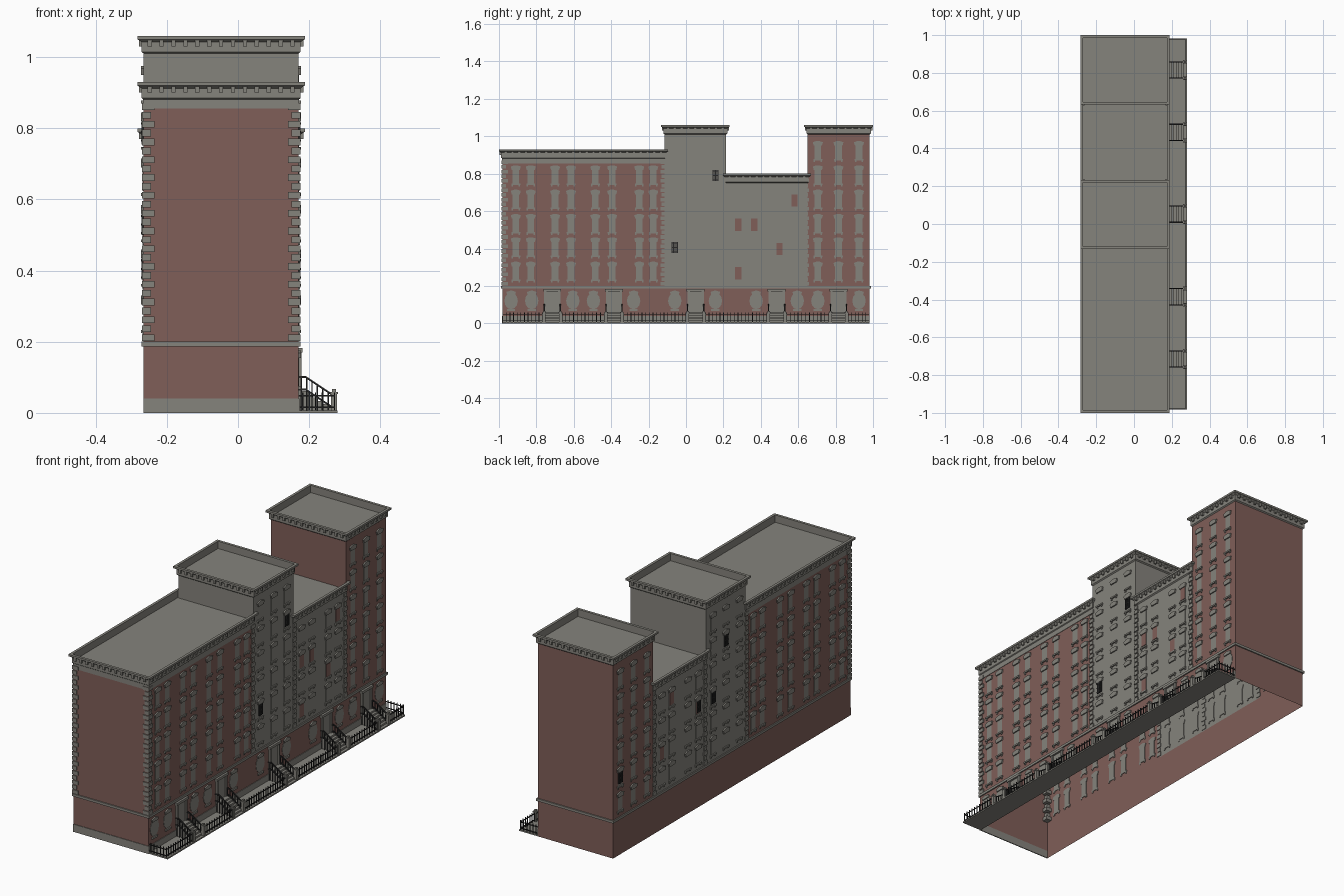
import bpy, bmesh, math

if "Cube" in bpy.data.objects:
    bpy.data.objects.remove(bpy.data.objects["Cube"])

def mat(name, rgb):
    m = bpy.data.materials.new(name)
    m.diffuse_color = (*rgb, 1)
    m.use_nodes = True
    m.node_tree.nodes["Principled BSDF"].inputs["Base Color"].default_value = m.diffuse_color
    return m

STONE = mat("grey stone", (0.235, 0.228, 0.203))
BRICK = mat("red brick", (0.215, 0.112, 0.098))
IRON = mat("black iron", (0.02, 0.02, 0.02))

XL, XR, Y0, Y1 = -0.265, 0.17, -0.982, 0.982      # wall planes
ZB = 0.195                                        # top of the ground floor
ROWS = [0.275, 0.405, 0.53, 0.66, 0.79, 0.92]     # window row centres
STOOPS = [-0.715, -0.385, 0.052, 0.485, 0.815]

def finish(bm, name, material, recalc=True):
    if recalc:
        bmesh.ops.recalc_face_normals(bm, faces=bm.faces[:])
    me = bpy.data.meshes.new(name)
    bm.to_mesh(me)
    bm.free()
    me.materials.append(material)
    ob = bpy.data.objects.new(name, me)
    bpy.context.collection.objects.link(ob)
    return ob

FACES = {"-z": (0, 2, 3, 1), "+z": (4, 5, 7, 6), "-y": (0, 1, 5, 4),
         "+y": (2, 6, 7, 3), "-x": (0, 4, 6, 2), "+x": (1, 3, 7, 5)}

def box(bm, x0, x1, y0, y1, z0, z1, skip=()):
    x0, x1 = min(x0, x1), max(x0, x1)
    v = [bm.verts.new((x, y, z)) for z in (z0, z1) for y in (y0, y1) for x in (x0, x1)]
    for k, f in FACES.items():
        if k not in skip:
            bm.faces.new([v[i] for i in f])

def prism(bm, a, b):
    a, b = [bm.verts.new(p) for p in a], [bm.verts.new(p) for p in b]
    bm.faces.new(a)
    bm.faces.new(b[::-1])
    for i in range(len(a)):
        j = (i + 1) % len(a)
        bm.faces.new((a[i], b[i], b[j], a[j]))

def side(s, d):
    """x of a point standing d out from the right (s=1) or left (s=-1) wall"""
    return XR + d if s > 0 else XL - d

def panel(bm, s, pts, d):
    """flat outline (y, z) on a long wall, raised by d"""
    prism(bm, [(side(s, -0.003), y, z) for y, z in pts], [(side(s, d), y, z) for y, z in pts])

def wall_box(bm, s, y0, y1, z0, z1, d):
    box(bm, side(s, -0.003), side(s, d), y0, y1, z0, z1)

# Hollow wall shells, open at the bottom
bm = bmesh.new()
box(bm, XL, XR, Y0, Y1, 0, ZB, ("-z", "+z"))
finish(bm, "ground_floor_walls", BRICK, False)

SECTIONS = [  # name, y range, top, material, window columns, rows
    ("long_wing", Y0, -0.115, 0.93, BRICK, [-0.91, -0.83, -0.70, -0.615, -0.485, -0.395, -0.25, -0.175], 5),
    ("middle_tower", -0.115, 0.215, 1.06, STONE, [-0.06, 0.05, 0.157], 6),
    ("low_wing", 0.215, 0.65, 0.80, STONE, [0.28, 0.365, 0.50, 0.58], 4),
    ("end_tower", 0.65, Y1, 1.06, BRICK, [0.705, 0.815, 0.925], 6)]

for name, a, b, top, m, cols, rows in SECTIONS:
    bm = bmesh.new()
    box(bm, XL, XR, a, b, ZB, top - 0.045, ("-z", "+z", "-y", "+y"))
    if name == "long_wing":
        box(bm, XL, XR, a, b, ZB, top - 0.045, ("-z", "+z", "-x", "+x", "+y"))
    if name == "middle_tower":
        box(bm, XL, XR, a, b, 0.86, top - 0.045, ("-z", "+z", "-x", "+x", "+y"))
        box(bm, XL, XR, a, b, 0.73, top - 0.045, ("-z", "+z", "-x", "+x", "-y"))
    if name == "end_tower":
        box(bm, XL, XR, a, b, 0.73, top - 0.045, ("-z", "+z", "-x", "+x", "+y"))
        box(bm, XL, XR, a, b, ZB, top - 0.045, ("-z", "+z", "-x", "+x", "-y"))
    finish(bm, name + "_walls", m, False)

    # Flared cornice, parapet lip and sunken roof swept round the section
    bm = bmesh.new()
    prev = None
    for d, dz in [(0, -0.05), (0.006, -0.045), (0.006, -0.018), (0.014, -0.012),
                  (0.018, -0.01), (0.018, 0), (0.004, 0), (0.004, -0.038)]:
        z = top + dz
        ring = [bm.verts.new(p) for p in ((XL - d, a - d, z), (XR + d, a - d, z),
                                          (XR + d, b + d, z), (XL - d, b + d, z))]
        if prev:
            for i in range(4):
                j = (i + 1) % 4
                bm.faces.new((prev[i], prev[j], ring[j], ring[i]))
        prev = ring
    bm.faces.new(prev)
    finish(bm, name + "_cornice_and_roof", STONE, False)

    # Brackets under the cornice
    bm = bmesh.new()
    n = round((b - a) / 0.036)
    for i in range(n):
        y = a + (i + 0.5) * (b - a) / n
        for s in (1, -1):
            box(bm, side(s, 0.004), side(s, 0.014), y - 0.006, y + 0.006, top - 0.03, top - 0.012)
    for i in range(13):
        x = XL + (i + 0.5) * (XR - XL) / 13
        for y, ok in ((a - 0.009, name != "low_wing"), (b + 0.009, "tower" in name)):
            if ok:
                box(bm, x - 0.006, x + 0.006, y - 0.005, y + 0.005, top - 0.03, top - 0.012)
    finish(bm, name + "_brackets", STONE)

    # Windows with shaped lintels and bracketed sills on both long sides
    bm = bmesh.new()
    for s in (1, -1):
        for y in cols:
            for z in ROWS[:rows]:
                wall_box(bm, s, y - 0.018, y + 0.018, z - 0.045, z + 0.04, 0.001)
                panel(bm, s, [(y - 0.022, z + 0.03), (y + 0.022, z + 0.03), (y + 0.027, z + 0.048),
                              (y + 0.008, z + 0.055), (y - 0.008, z + 0.055), (y - 0.027, z + 0.048)], 0.007)
                wall_box(bm, s, y - 0.024, y + 0.024, z - 0.05, z - 0.042, 0.007)
                for e in (-0.018, 0.018):
                    wall_box(bm, s, y + e - 0.004, y + e + 0.004, z - 0.058, z - 0.05, 0.004)
    finish(bm, name + "_windows", STONE)

# Bricked-up openings and dark grilles
bm = bmesh.new()
for s, y, z in [(1, 0.28, 0.53), (1, 0.365, 0.53), (1, 0.58, 0.66), (1, 0.5, 0.40), (1, 0.28, 0.27),
                (-1, 0.5, 0.66), (-1, 0.28, 0.53), (-1, 0.58, 0.40)]:
    wall_box(bm, s, y - 0.017, y + 0.017, z - 0.036, z + 0.03, 0.003)
finish(bm, "bricked_up_windows", BRICK)
bm = bmesh.new()
for s, y, z in [(1, 0.157, 0.79), (1, -0.06, 0.405), (-1, 0.05, 0.79), (-1, 0.157, 0.53),
                (-1, 0.28, 0.53), (-1, 0.925, 0.405)]:
    for i in range(5):
        e = y - 0.014 + i * 0.007
        wall_box(bm, s, e - 0.0022, e + 0.0022, z - 0.03, z + 0.03, 0.006)
    for e in (-0.024, 0, 0.024):
        wall_box(bm, s, y - 0.016, y + 0.016, z + e - 0.003, z + e + 0.003, 0.007)
finish(bm, "window_grilles", IRON)

# Belt course, frieze of the long wing, plinth
bm = bmesh.new()
box(bm, XL - 0.006, XR + 0.006, Y0 - 0.006, Y1 + 0.006, 0.187, 0.2, ("-z", "+z"))
for z, f in ((0.187, 0), (0.2, 1)):
    d = 0.006
    for x0, x1, y0, y1 in ((XL - d, XL, Y0 - d, Y1 + d), (XR, XR + d, Y0 - d, Y1 + d),
                           (XL, XR, Y0 - d, Y0), (XL, XR, Y1, Y1 + d)):
        q = [bm.verts.new(p) for p in ((x0, y0, z), (x1, y0, z), (x1, y1, z), (x0, y1, z))]
        bm.faces.new(q if f else q[::-1])
finish(bm, "belt_course", STONE, False)
bm = bmesh.new()
for s in (1, -1):
    wall_box(bm, s, Y0, -0.115, 0.855, 0.89, 0.002)
box(bm, XL, XR, Y0 - 0.002, Y0 + 0.002, 0.855, 0.89)
finish(bm, "long_wing_frieze", STONE)
bm = bmesh.new()
box(bm, XL, XR, Y0 - 0.003, Y0 + 0.002, 0, 0.04)
wall_box(bm, 1, Y0, Y1, 0, 0.04, 0.003)
finish(bm, "plinth", STONE)

# Alternating quoins at the front corners and the section joints
bm = bmesh.new()
for i in range(27):
    z, w = 0.202 + i * 0.025, (0.03, 0.02)[i % 2]
    for s in (1, -1):
        box(bm, side(s, -w), side(s, 0.005), Y0 - 0.005, Y0 + w, z, z + 0.019)
        for y, top in ((-0.122, 0.87), (0.222, 0.76), (0.642, 0.76)):
            if z < top:
                wall_box(bm, s, y - w / 2, y + w / 2, z, z + 0.019, 0.005)
finish(bm, "quoins", STONE)

# Rounded ornate ground-floor windows on the street side
bm = bmesh.new()
for y in (-0.935, -0.825, -0.605, -0.495, -0.28, -0.06, 0.157, 0.375, 0.595, 0.705, 0.925):
    panel(bm, 1, [(y + 0.036 * math.cos(k * math.pi / 6), 0.12 + 0.045 * math.sin(k * math.pi / 6))
                  for k in range(12)], 0.002)
    panel(bm, 1, [(y - 0.022, 0.155), (y + 0.022, 0.155), (y + 0.026, 0.168), (y, 0.176), (y - 0.026, 0.168)], 0.007)
    wall_box(bm, 1, y - 0.022, y + 0.022, 0.066, 0.076, 0.007)
finish(bm, "ground_floor_windows", STONE)

# Pavement, doors and stoops
bm = bmesh.new()
box(bm, XR, 0.28, Y0, Y1, 0, 0.007)
finish(bm, "pavement", STONE)
doors, steps, newels, rails = (bmesh.new() for _ in range(4))
for y in STOOPS:
    wall_box(doors, 1, y - 0.042, y + 0.042, 0.04, 0.178, 0.002)
    for e in (-0.037, 0.037):
        wall_box(doors, 1, y + e - 0.006, y + e + 0.006, 0.05, 0.17, 0.008)
    wall_box(doors, 1, y - 0.048, y + 0.048, 0.17, 0.183, 0.012)
    for i in range(6):
        box(steps, XR, 0.265 - i * 0.0135, y - 0.04, y + 0.04, 0.005, 0.016 + i * 0.009)
    for e in (y - 0.043, y + 0.043):
        box(newels, 0.262, 0.278, e - 0.008, e + 0.008, 0, 0.055)
        box(newels, 0.259, 0.281, e - 0.01, e + 0.01, 0.053, 0.059)
        box(newels, 0.264, 0.276, e - 0.006, e + 0.006, 0.059, 0.067)
        for h in (0, -0.035):       # sloping hand and foot rails
            prof = [(XR, 0.098 + h), (0.19, 0.098 + h), (0.262, 0.05 + h), (0.262, 0.056 + h),
                    (0.19, 0.104 + h), (XR, 0.104 + h)]
            prism(rails, [(x, e - 0.003, z) for x, z in prof], [(x, e + 0.003, z) for x, z in prof])
        for i in range(6):          # balusters
            x = 0.178 + i * 0.015
            t = 0.1 - max(0, x - 0.19) * 0.667
            box(rails, x - 0.002, x + 0.002, e - 0.002, e + 0.002, 0.007, t)
finish(doors, "doorways", STONE)
finish(steps, "stoop_steps", STONE)
finish(newels, "newel_posts", STONE)
finish(rails, "stoop_railings", IRON)

# Iron street fence, broken at each stoop, with return ends
bm = bmesh.new()
edges = [Y0] + [e for y in STOOPS for e in (y - 0.05, y + 0.05)] + [Y1]
for a, b in zip(edges[::2], edges[1::2]):
    for z in (0.014, 0.046):
        box(bm, 0.269, 0.273, a, b, z, z + 0.004)
    n = max(2, round((b - a) / 0.02))
    for i in range(n + 1):
        y = a + 0.002 + i * (b - a - 0.004) / n
        box(bm, 0.2692, 0.2728, y - 0.0018, y + 0.0018, 0.005, 0.058)
for y in (Y0 + 0.002, Y1 - 0.002):
    for z in (0.014, 0.046):
        box(bm, XR, 0.273, y - 0.002, y + 0.002, z, z + 0.004)
    for i in range(5):
        x = 0.182 + i * 0.018
        box(bm, x - 0.0018, x + 0.0018, y - 0.0018, y + 0.0018, 0.005, 0.058)
finish(bm, "street_fence", IRON)
